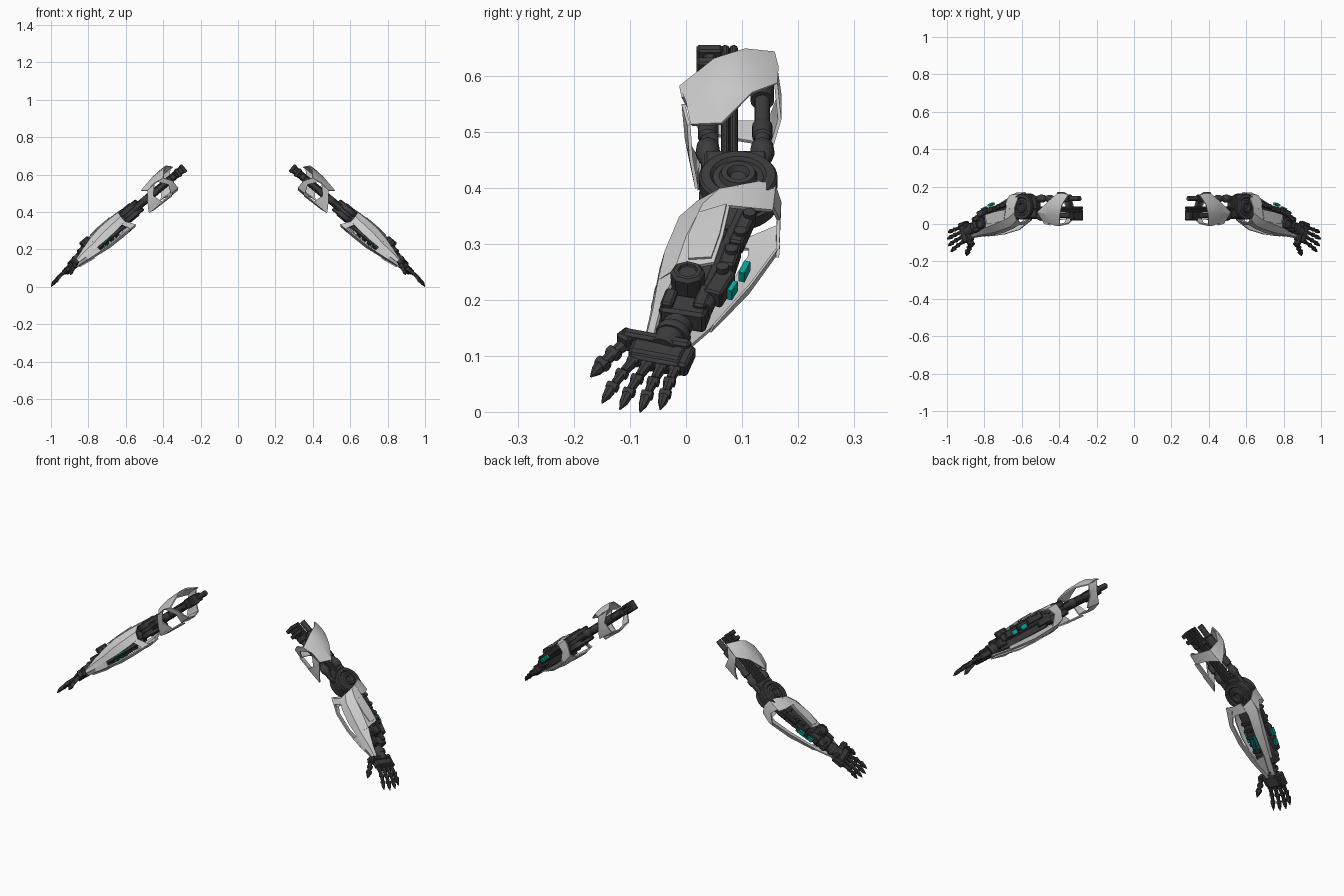
import bpy, bmesh, math
from mathutils import Matrix, Vector

# Arm frame: u runs from shoulder to hand, v is world y, n points out of the elbow disc
W = Matrix(((.769, 0, .639, .578), (0, 1, 0, 0), (-.639, 0, .769, .395), (0, 0, 0, 1)))


def material(name, c):
    m = bpy.data.materials.new(name)
    m.diffuse_color = (*c, 1)
    return m


DARK = material("dark_metal", (.045, .045, .048))
TEAL = material("teal_light", (.0, .42, .34))


def lathe(o, axis, profile, seg=20):
    def add(bm):
        q = Vector(axis).to_track_quat('Z', 'Y')
        rings = [[bm.verts.new(Vector(o) + q @ Vector((r * math.cos(2 * math.pi * i / seg),
                  r * math.sin(2 * math.pi * i / seg), h))) for i in range(seg)] for r, h in profile]
        for a, b in zip(rings, rings[1:]):
            for i in range(seg):
                j = (i + 1) % seg
                bm.faces.new((a[i], a[j], b[j], b[i]))
        bm.faces.new(rings[0][::-1])
        bm.faces.new(rings[-1])
    return add


def rod(a, b, r, r2=None, seg=16):
    d = Vector(b) - Vector(a)
    return lathe(a, d, [(r, 0), (r if r2 is None else r2, d.length)], seg)


def box(c, size, yaw=0, bev=.004):
    def add(bm):
        m = Matrix.Translation(c) @ Matrix.Rotation(math.radians(yaw), 4, 'Z') @ Matrix.Diagonal((*size, 1))
        vs = bmesh.ops.create_cube(bm, size=1, matrix=m)['verts']
        es = list({e for v in vs for e in v.link_edges})
        bmesh.ops.bevel(bm, geom=es, offset=bev, segments=1, affect='EDGES')
    return add


def sheet(rows, t=.006):
    # plate through rows of points, given thickness
    def add(bm):
        vs = [[bm.verts.new(p) for p in r] for r in rows]
        fs = [bm.faces.new((a[i], a[i + 1], b[i + 1], b[i])) for a, b in zip(vs, vs[1:]) for i in range(len(a) - 1)]
        bmesh.ops.recalc_face_normals(bm, faces=fs)
        bmesh.ops.solidify(bm, geom=fs, thickness=t)
    return add


def part(name, mat, *adders):
    bm = bmesh.new()
    for f in adders:
        f(bm)
    bmesh.ops.recalc_face_normals(bm, faces=bm.faces[:])
    bm.transform(W)
    me = bpy.data.meshes.new(name)
    bm.to_mesh(me)
    bm.free()
    me.shade_smooth()
    me.set_sharp_from_angle(angle=math.radians(32))
    if mat:
        me.materials.append(mat)
    ob = bpy.data.objects.new(name, me)
    bpy.context.collection.objects.link(ob)
    ob.modifiers.new("other_arm", 'MIRROR').use_mirror_merge = False


# Upper arm rods, shoulder couplings and ball joints
part("upper_arm_rods", DARK,
     rod((-.34, .045, 0), (-.03, .045, 0), .013), rod((-.375, .136, 0), (-.03, .136, 0), .014),
     *[rod((-.38, v, n), (-.03, v, n), .0075, seg=10) for v in (.07, .085) for n in (-.014, .014)],
     box((-.2, .078, 0), (.28, .03, .018)))
part("shoulder_couplings", DARK,
     *[box((u, .042, 0), (.02, .046, .05)) for u in (-.37, -.335)],
     box((-.345, .042, 0), (.06, .022, .036)), box((-.30, .09, 0), (.03, .12, .03)),
     rod((-.31, .136, 0), (-.25, .136, 0), .021))
for name, v in (("front_ball_joint", .039), ("back_ball_joint", .136)):
    part(name, DARK, lathe((-.19, v, 0), (1, 0, 0), [(.013, 0), (.018, .01), (.018, .04), (.012, .046),
         (.012, .055), (.02, .066), (.022, .085), (.018, .1), (.012, .11), (.012, .15)]))

# Elbow disc with recessed hub on both faces
half = [(.014, .033), (.02, .043), (.03, .043), (.034, .034), (.045, .032), (.05, .038), (.066, .037), (.07, .032), (.07, .01), (.064, .008)]
part("elbow_disc", DARK, lathe((0, .093, 0), (0, 0, 1), half + [(r, -h) for r, h in half[::-1]], 40))
part("elbow_yoke", DARK, box((-.06, .088, 0), (.06, .11, .04)), box((.075, .075, -.005), (.09, .085, .045), -18))

# Upper arm shell: outer plate, side struts, underside band
part("upper_arm_shell", None, sheet([
    [(-.256, -.012, .03), (-.29, .05, .066), (-.31, .105, .072), (-.334, .158, .045)],
    [(-.2, .0, .04), (-.21, .055, .07), (-.26, .11, .074), (-.29, .165, .047)],
    [(-.147, .008, .032), (-.123, .063, .055), (-.2, .118, .062), (-.25, .163, .042)]]))
part("upper_arm_shell_struts", None,
     sheet([[(-.256, -.012, .03), (-.22, -.008, .033)], [(-.285, .0, -.015), (-.255, .0, -.015)],
            [(-.285, .03, -.062), (-.235, .025, -.062)]]),
     sheet([[(-.2, -.002, .035), (-.147, .008, .03)], [(-.155, .004, -.01), (-.11, .012, -.015)],
            [(-.17, .02, -.06), (-.08, .022, -.06)]]),
     sheet([[(-.32, .16, .045), (-.25, .163, .042)], [(-.27, .17, .0), (-.21, .17, -.01)],
            [(-.26, .15, -.06), (-.17, .152, -.055)]]))
part("upper_arm_shell_underside", None,
     sheet([[(-.285, .03, -.062), (-.235, .025, -.062)], [(-.275, .09, -.072), (-.225, .09, -.072)],
            [(-.26, .15, -.06), (-.19, .152, -.056)]]),
     sheet([[(-.24, .025, -.062), (-.08, .022, -.06)], [(-.23, .055, -.07), (-.11, .05, -.066)]]))

# Forearm shell: outer plate wrapping the front edge, tapering to the wrist
part("forearm_outer_shell", None,
     sheet([[(.05, .005, -.018), (.05, .02, .018), (.045, .06, .043), (.04, .093, .046)],
            [(.1, -.022, -.025), (.09, -.012, .015), (.09, .03, .045), (.1, .078, .048)],
            [(.18, -.047, -.03), (.18, -.038, .01), (.18, .0, .043), (.18, .066, .046)],
            [(.25, -.056, -.03), (.25, -.05, .0), (.255, -.02, .03), (.25, .05, .042)]]),
     sheet([[(.25, -.056, -.03), (.25, -.05, .0), (.255, -.015, .03)],
            [(.33, -.067, -.03), (.33, -.06, -.005), (.32, -.042, .012)],
            [(.4, -.077, -.026), (.4, -.073, -.016), (.39, -.058, -.01)]]))
part("forearm_raised_panel", None, sheet([
    [(.115, .022, .046), (.1, .072, .053)], [(.18, .004, .048), (.18, .06, .051)], [(.24, .004, .043), (.24, .045, .046)]], .004))
part("forearm_elbow_band", None,
     sheet([[(.04, .09, .046), (.1, .076, .049)], [(.025, .13, .043), (.1, .12, .043)],
            [(.02, .16, .03), (.09, .155, .03)]]),
     sheet([[(.02, .16, .03), (.08, .156, .03)], [(.02, .17, -.01), (.07, .168, -.01)],
            [(.04, .167, -.05), (.12, .166, -.055)]]))

# Underside rails meeting below the wrist
right_rail = [[(.04, .167, -.05), (.05, .115, -.07)], [(.1, .166, -.06), (.1, .112, -.075)],
              [(.21, .11, -.066), (.19, .075, -.075)], [(.32, .048, -.055), (.3, .03, -.062)],
              [(.41, -.005, -.04), (.39, -.03, -.046)]]
left_rail = [[(.015, .02, -.068), (.03, .055, -.074)], [(.1, -.032, -.066), (.1, .0, -.078)],
             [(.2, -.056, -.062), (.2, -.022, -.076)], [(.3, -.066, -.052), (.3, -.025, -.062)],
             [(.41, -.06, -.04), (.39, -.03, -.046)]]
part("forearm_underside_rails", None, sheet(right_rail), sheet(left_rail),
     sheet([[(.015, .02, -.068), (.07, .005, -.072)], [(.025, .06, -.076), (.07, .06, -.078)],
            [(.03, .115, -.07), (.08, .113, -.073)]]),
     sheet([[(.3, -.03, -.062), (.39, -.035, -.046)], [(.3, .033, -.062), (.39, -.022, -.046)]]))
part("forearm_window_frame", None,
     sheet([[(.05, .006, -.016), (.015, .02, -.068)], [(.075, -.008, -.02), (.05, .0, -.068)]]),
     sheet([[(.25, -.056, -.028), (.25, -.062, -.058)], [(.33, -.066, -.028), (.33, -.066, -.048)],
            [(.4, -.076, -.026), (.41, -.06, -.04)]]),
     sheet([[(.1, .166, -.06), (.1, .168, -.045)], [(.21, .112, -.066), (.21, .116, -.045)],
            [(.33, .045, -.055), (.33, .05, -.04)]], .004))

# Forearm core and pistons
part("forearm_core", DARK,
     box((.2, .028, -.02), (.28, .065, .055), -18, .008),
     rod((.05, .11, .005), (.34, .03, .005), .017), rod((.06, .03, .0), (.34, -.04, -.01), .015),
     box((.14, .1, .02), (.09, .026, .03), -16), box((.215, .078, .018), (.06, .03, .032), -12),
     box((.285, .06, .012), (.07, .034, .036), -22),
     *[rod((.11 + .05 * i, .113 - .016 * i, .015), (.11 + .05 * i, .113 - .016 * i, .042), .011) for i in range(4)],
     *[box((.13 + .035 * i, .045 - .011 * i, -.05), (.016, .05, .012), -18, .003) for i in range(6)])
part("forearm_lights", TEAL,
     *[box(c, s, y, .001) for c, s, y in (
         ((.235, .104, .008), (.035, .012, .022), -18), ((.285, .082, .006), (.03, .012, .022), -22),
         ((.19, -.012, -.025), (.06, .012, .022), -18), ((.23, .035, -.056), (.07, .008, .012), -18),
         ((.23, .01, -.056), (.05, .007, .012), -18))])

# Wrist with hexagonal knob
part("wrist_knob", DARK, lathe((.283, .003, .0), (0, 0, 1),
     [(.03, 0), (.03, .03), (.031, .034), (.031, .045), (.025, .051), (.018, .051), (.016, .047)], 8))
part("wrist_block", DARK, box((.335, -.002, -.005), (.05, .085, .044), -14, .006),
     box((.325, -.03, .012), (.045, .022, .03), -14), box((.32, .03, .01), (.06, .024, .03), -14),
     rod((.35, -.012, -.015), (.425, -.042, -.018), .027, seg=20),
     lathe((.375, -.02, -.016), (1, -.35, 0), [(.03, 0), (.032, .004), (.032, .014), (.03, .018)]))

# Palm and knuckle bar
part("palm", DARK, box((.425, -.048, -.02), (.06, .1, .034), -16, .007),
     box((.41, -.052, -.012), (.02, .125, .034), -16, .005),
     box((.452, -.052, -.02), (.024, .1, .024), -16, .005),
     box((.435, -.045, -.036), (.05, .07, .014), -16, .004),
     box((.45, .0, -.02), (.06, .02, .03), -16, .005),
     box((.395, -.105, -.016), (.03, .03, .032), -40, .005))


def finger(name, a, b, r, lift):
    a, b = Vector(a), Vector(b)
    d = b - a
    side = d.cross(Vector((0, 0, 1))).normalized()
    pts = [a + d * t + Vector((0, 0, h * lift)) for t, h in ((0, 0), (.36, 1), (.66, .9), (1, 0))]
    segs = [rod(p, p + (q - p) * .84, r * k, r * k * .8, 8) for p, q, k in zip(pts, pts[1:3], (1, .92))]
    tip = pts[3] - pts[2]
    L = tip.length
    segs.append(lathe(pts[2], tip, [(r * .6, 0), (r * .95, L * .2), (r * .8, L * .55), (r * .12, L)], 8))
    pins = [rod(p - side * r * .95, p + side * r * .95, r * .8, seg=12) for p in pts[:3]]
    part(name, DARK, *segs, *pins)


# Four fingers and thumb
bases = [(.452, -.094), (.464, -.07), (.472, -.045), (.477, -.02)]
tips = [(.552, -.15), (.57, -.118), (.577, -.082), (.57, -.046)]
for i, (s, e) in enumerate(zip(bases, tips)):
    finger(f"finger_{i + 1}", (*s, -.02), (*e, -.034), .0105, .006)
finger("thumb", (.397, -.106, -.022), (.457, -.17, -.052), .0125, .004)
